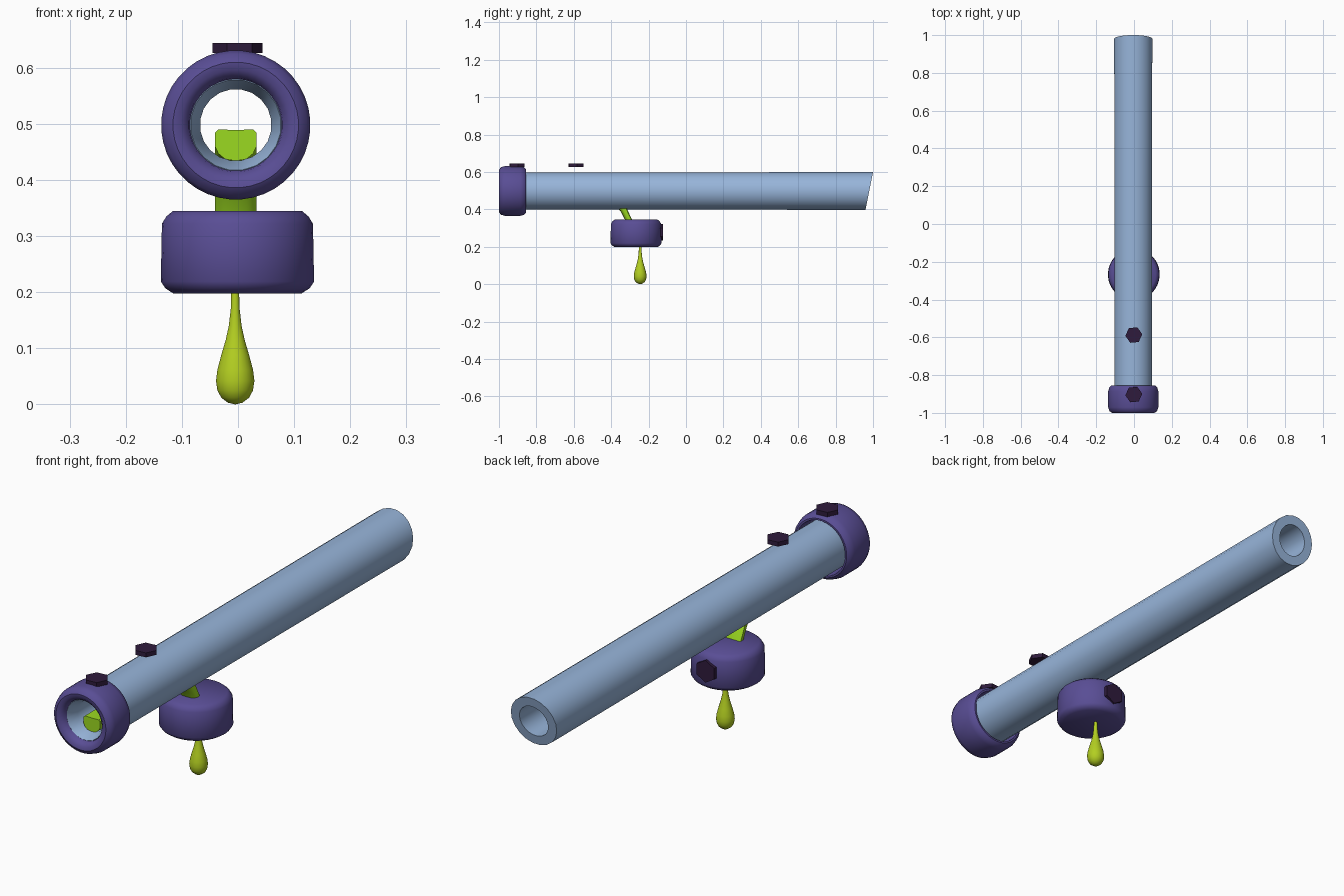
import bpy, bmesh, math
from mathutils import Vector

if "Cube" in bpy.data.objects:
    bpy.data.objects.remove(bpy.data.objects["Cube"])

CX = -0.004      # shared centre line in x
PZ = 0.498       # pipe axis height


def material(name, rgb):
    m = bpy.data.materials.new(name)
    m.diffuse_color = (*rgb, 1)
    m.use_nodes = True
    m.node_tree.nodes["Principled BSDF"].inputs["Base Color"].default_value = m.diffuse_color
    return m


STEEL = material("pipe_blue", (0.31, 0.46, 0.70))
PURPLE = material("collar_purple", (0.10, 0.075, 0.30))
DARK = material("bolt_dark", (0.028, 0.011, 0.045))
LIME = material("slime_lime", (0.45, 0.62, 0.015))
GREEN = material("slime_green", (0.33, 0.70, 0.015))


def finish(name, bm, mat, angle=40):
    bmesh.ops.remove_doubles(bm, verts=bm.verts, dist=1e-5)
    bmesh.ops.recalc_face_normals(bm, faces=bm.faces)
    me = bpy.data.meshes.new(name)
    bm.to_mesh(me)
    bm.free()
    ob = bpy.data.objects.new(name, me)
    bpy.context.collection.objects.link(ob)
    me.materials.append(mat)
    bpy.ops.object.select_all(action='DESELECT')
    ob.select_set(True)
    bpy.context.view_layer.objects.active = ob
    if angle:
        bpy.ops.object.shade_smooth_by_angle(angle=math.radians(angle))
    return ob


def lathe(name, profile, sides, mat, axis, centre, closed=False, shear=None, angle=40):
    """Spin (radius, along-axis) points around the y or z axis."""
    bm = bmesh.new()
    rings = []
    for i in range(sides):
        a = 2 * math.pi * (i + 0.5) / sides
        ring = []
        for r, t in profile:
            u, v = r * math.cos(a), r * math.sin(a)
            p = Vector((u, t, v) if axis == 'Y' else (u, v, t))
            if shear:
                p = shear(p)
            ring.append(bm.verts.new(p + Vector(centre)))
        rings.append(ring)
    n = len(profile)
    for i in range(sides):
        a, b = rings[i], rings[(i + 1) % sides]
        for j in range(n if closed else n - 1):
            k = (j + 1) % n
            bm.faces.new((a[j], a[k], b[k], b[j]))
    bmesh.ops.dissolve_degenerate(bm, dist=1e-6, edges=bm.edges)
    return finish(name, bm, mat, angle)


# Hollow pipe with a slanted back end and a flared mouth
def slant(p):
    if p.y > 0.9:
        p.y += 0.2 * p.z
    return p


lathe("pipe", [(0.064, -0.93), (0.081, -0.975), (0.1, -0.96), (0.102, 0.98), (0.064, 0.98)],
      20, STEEL, 'Y', (CX, 0, PZ), closed=True, shear=slant)

# Rounded collar on the front of the pipe
lathe("front_collar",
      [(0.08, -0.965), (0.084, -0.985), (0.098, -0.998), (0.112, -1.0), (0.127, -0.99),
       (0.133, -0.97), (0.133, -0.885), (0.127, -0.865), (0.117, -0.856),
       (0.11, -0.856), (0.106, -0.88), (0.1, -0.95)],
      40, PURPLE, 'Y', (CX, 0, PZ), closed=True)

# Solid round cap hanging below the pipe
lathe("lower_cap",
      [(0, 0.198), (0.115, 0.198), (0.129, 0.207), (0.137, 0.219), (0.135, 0.322),
       (0.127, 0.335), (0.115, 0.345), (0, 0.345)],
      40, PURPLE, 'Z', (-0.001, -0.267, 0))

# Drop of slime
lathe("slime_drop",
      [(0, 0), (0.013, 0.003), (0.025, 0.012), (0.032, 0.025), (0.0345, 0.042),
       (0.032, 0.062), (0.025, 0.088), (0.017, 0.115), (0.0115, 0.14),
       (0.008, 0.17), (0.0065, 0.215)],
      24, LIME, 'Z', (CX - 0.001, -0.245, 0), angle=60)

# Slime stream lying in the pipe, then bending down into the cap
path = [(-0.93, 0.462), (-0.44, 0.462), (-0.395, 0.455), (-0.363, 0.435),
        (-0.335, 0.4), (-0.302, 0.335), (-0.285, 0.29)]
thick = [1, 1, 0.95, 0.8, 0.65, 0.6, 0.6]
half = [(0, 0.027), (0.031, 0.028), (0.037, 0.022), (0.037, -0.002),
        (0.031, -0.015), (0.019, -0.025), (0, -0.028)]
section = half + [(-x, h) for x, h in half[-2:0:-1]]
bm = bmesh.new()
rings = []
for i, (y, z) in enumerate(path):
    p0, p1 = path[max(i - 1, 0)], path[min(i + 1, len(path) - 1)]
    t = Vector((p1[0] - p0[0], p1[1] - p0[1])).normalized()
    rings.append([bm.verts.new((CX + x, y - t.y * h * thick[i], z + t.x * h * thick[i]))
                  for x, h in section])
for a, b in zip(rings, rings[1:]):
    for j in range(len(section)):
        k = (j + 1) % len(section)
        bm.faces.new((a[j], a[k], b[k], b[j]))
bm.faces.new(rings[0])
bm.faces.new(rings[-1])
finish("slime_stream", bm, GREEN)


# Hexagonal bolt heads: two on top, one on the back of the cap
def bolt(name, loc, tilt):
    bpy.ops.mesh.primitive_cylinder_add(vertices=6, radius=0.045, depth=0.018, location=loc,
                                        rotation=(tilt, 0, math.radians(95) if not tilt else 0))
    ob = bpy.context.object
    ob.name = name
    ob.data.materials.append(DARK)


bolt("collar_bolt", (-0.001, -0.903, 0.635), 0)
bolt("pipe_bolt", (-0.001, -0.588, 0.635), 0)
bolt("cap_bolt", (-0.001, -0.132, 0.277), math.radians(-90))
